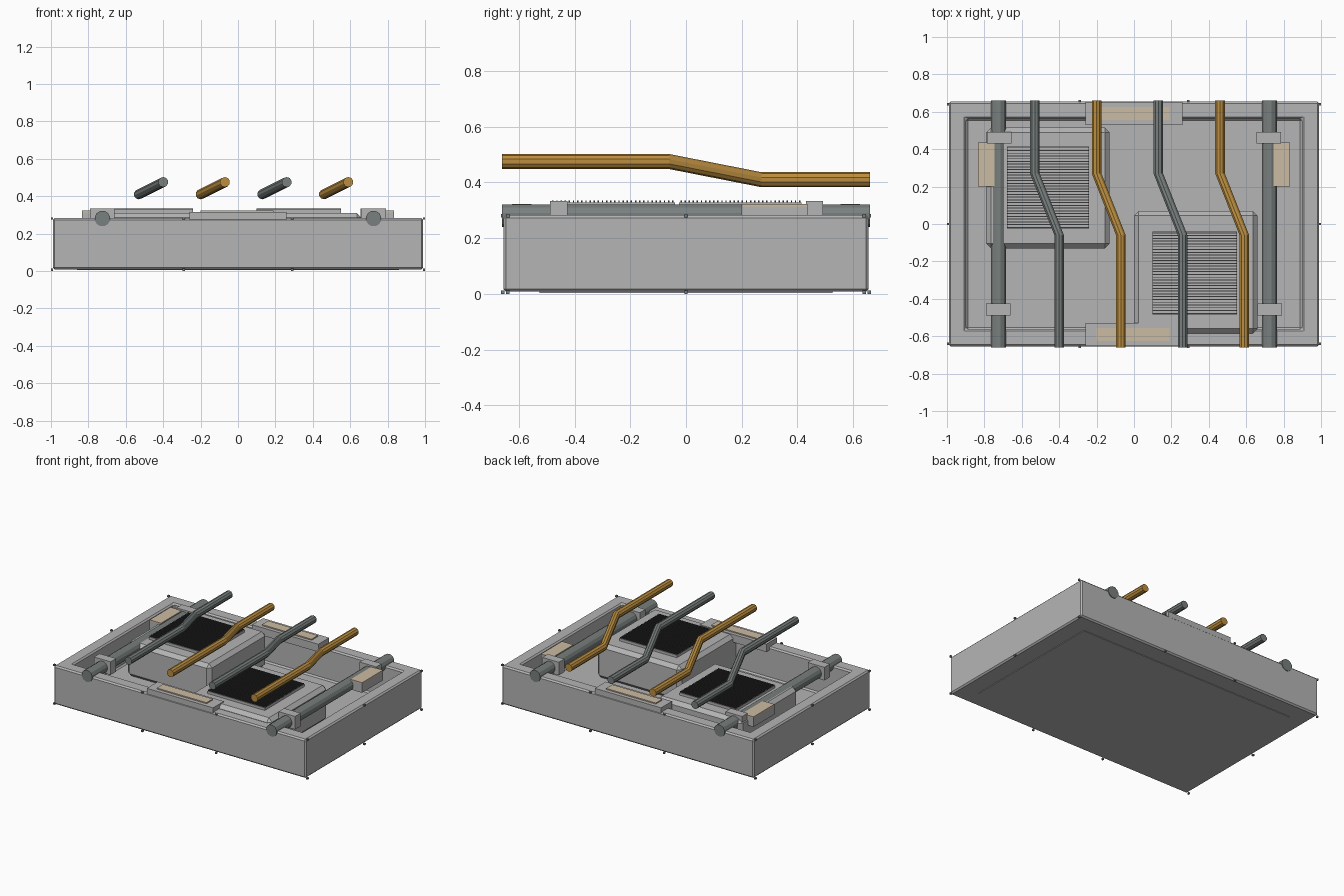
import bpy, bmesh, math
from mathutils import Vector

old = bpy.data.objects.get("Cube")
if old:
    bpy.data.objects.remove(old, do_unlink=True)


def material(name, rgb):
    m = bpy.data.materials.new(name)
    m.use_nodes = True
    m.diffuse_color = (*rgb, 1)
    m.node_tree.nodes["Principled BSDF"].inputs["Base Color"].default_value = (*rgb, 1)
    return m


GREY = material("light grey metal", (0.46, 0.46, 0.46))
STEEL = material("steel grey", (0.19, 0.215, 0.21))
BRASS = material("brass", (0.5, 0.27, 0.05))
BEIGE = material("beige", (0.6, 0.5, 0.36))
DARK = material("dark grille", (0.04, 0.04, 0.04))


def finish(name, bm, mat, bevel=0):
    bmesh.ops.recalc_face_normals(bm, faces=bm.faces)
    mesh = bpy.data.meshes.new(name)
    bm.to_mesh(mesh)
    bm.free()
    mesh.materials.append(mat)
    ob = bpy.data.objects.new(name, mesh)
    bpy.context.collection.objects.link(ob)
    if bevel:
        mod = ob.modifiers.new("Bevel", "BEVEL")
        mod.width = bevel
        mod.segments = 1
    return ob


def add_box(bm, x0, x1, y0, y1, z0, z1):
    verts = bmesh.ops.create_cube(bm, size=1)["verts"]
    for v in verts:
        v.co = Vector((x1 if v.co.x > 0 else x0,
                       y1 if v.co.y > 0 else y0,
                       z1 if v.co.z > 0 else z0))


def box(name, bounds, mat, bevel=0):
    bm = bmesh.new()
    add_box(bm, *bounds)
    return finish(name, bm, mat, bevel)


def tube(name, path, radius, mat, sides=10):
    bm = bmesh.new()
    rings = []
    for x, y, z in path:
        angles = [2 * math.pi * (i + 0.5) / sides for i in range(sides)]
        rings.append([bm.verts.new((x + radius * math.cos(a), y, z + radius * math.sin(a)))
                      for a in angles])
    for a, b in zip(rings, rings[1:]):
        for i in range(sides):
            j = (i + 1) % sides
            bm.faces.new((a[i], a[j], b[j], b[i]))
    bm.faces.new(rings[0])
    bm.faces.new(rings[-1])
    return finish(name, bm, mat)


# Open tray: a box with its top inset and pushed down to form the floor
bm = bmesh.new()
add_box(bm, -0.99, 0.99, -0.655, 0.655, 0.008, 0.283)
bm.faces.ensure_lookup_table()
top = max(bm.faces, key=lambda f: f.calc_center_median().z)
bmesh.ops.inset_individual(bm, faces=[top], thickness=0.13)
floor = bmesh.ops.extrude_discrete_faces(bm, faces=[top])["faces"][0]
for v in floor.verts:
    v.co.z = 0.06
finish("tray", bm, GREY, 0.01)

# Thin raised panel on the underside
box("bottom_panel", (-0.86, 0.86, -0.525, 0.525, 0.004, 0.02), GREY)

# Small studs along the tray edges
bm = bmesh.new()
s = 0.006
for z in (s, 0.28):
    for sx in (-1, 1):
        for x, y in ((0.994, 0), (0.994, 0.64), (0.994, -0.64), (0.29, 0.658), (0.29, -0.658)):
            add_box(bm, sx * x - s, sx * x + s, y - s, y + s, z - s, z + s)
finish("edge_studs", bm, STEEL)

# Two blocks in the tray, each with a finned grille on top
blocks = {"back_right": ((-0.79, -0.13, -0.13, 0.515), (-0.68, -0.24, -0.025, 0.415)),
          "front_left": ((0.0, 0.66, -0.585, 0.07), (0.1, 0.55, -0.485, -0.04))}
for side, (body, grille) in blocks.items():
    box(side + "_block", (*body, 0.06, 0.31), GREY, 0.025)
    x0, x1, y0, y1 = grille
    box(side + "_grille_plate", (*grille, 0.3, 0.328), GREY)
    bm = bmesh.new()
    count = 30
    pitch = (y1 - y0) / count
    for i in range(count):
        y = y0 + pitch * (i + 0.5)
        add_box(bm, x0, x1, y - 0.0025, y + 0.0025, 0.327, 0.335)
    finish(side + "_grille_fins", bm, DARK)

# Side rails, their clamps and the side label pads
for side, sx in (("right", -1), ("left", 1)):
    tube(side + "_rail", [(sx * 0.725, -0.66, 0.28), (sx * 0.725, 0.66, 0.28)], 0.042, STEEL, 12)

    def mirrored(a, b):
        return tuple(sorted((sx * a, sx * b)))

    box(side + "_front_clamp", (*mirrored(0.66, 0.79), -0.488, -0.425, 0.24, 0.333), GREY)
    box(side + "_back_clamp", (*mirrored(0.655, 0.785), 0.43, 0.492, 0.24, 0.333), GREY)
    box(side + "_pad_base", (*mirrored(0.745, 0.835), 0.2, 0.435, 0.25, 0.313), GREY)
    box(side + "_pad", (*mirrored(0.745, 0.835), 0.2, 0.435, 0.313, 0.322), BEIGE)

# Front and back label pads on the rim
for side, sy in (("front", -1), ("back", 1)):
    y0, y1 = sorted((sy * 0.53, sy * 0.652))
    box(side + "_pad_base", (-0.26, 0.26, y0, y1, 0.26, 0.315), GREY)
    y0, y1 = sorted((sy * 0.555, sy * 0.625))
    box(side + "_pad", (-0.2, 0.19, y0, y1, 0.315, 0.323), BEIGE)

# Four cranked bars above the tray, alternating steel and brass
for i in range(4):
    x = -0.4 + 0.33 * i
    path = [(x, -0.66, 0.475), (x, -0.06, 0.475), (x - 0.13, 0.27, 0.41), (x - 0.13, 0.66, 0.41)]
    tube(f"bar_{i + 1}", path, 0.027, (STEEL, BRASS)[i % 2])
